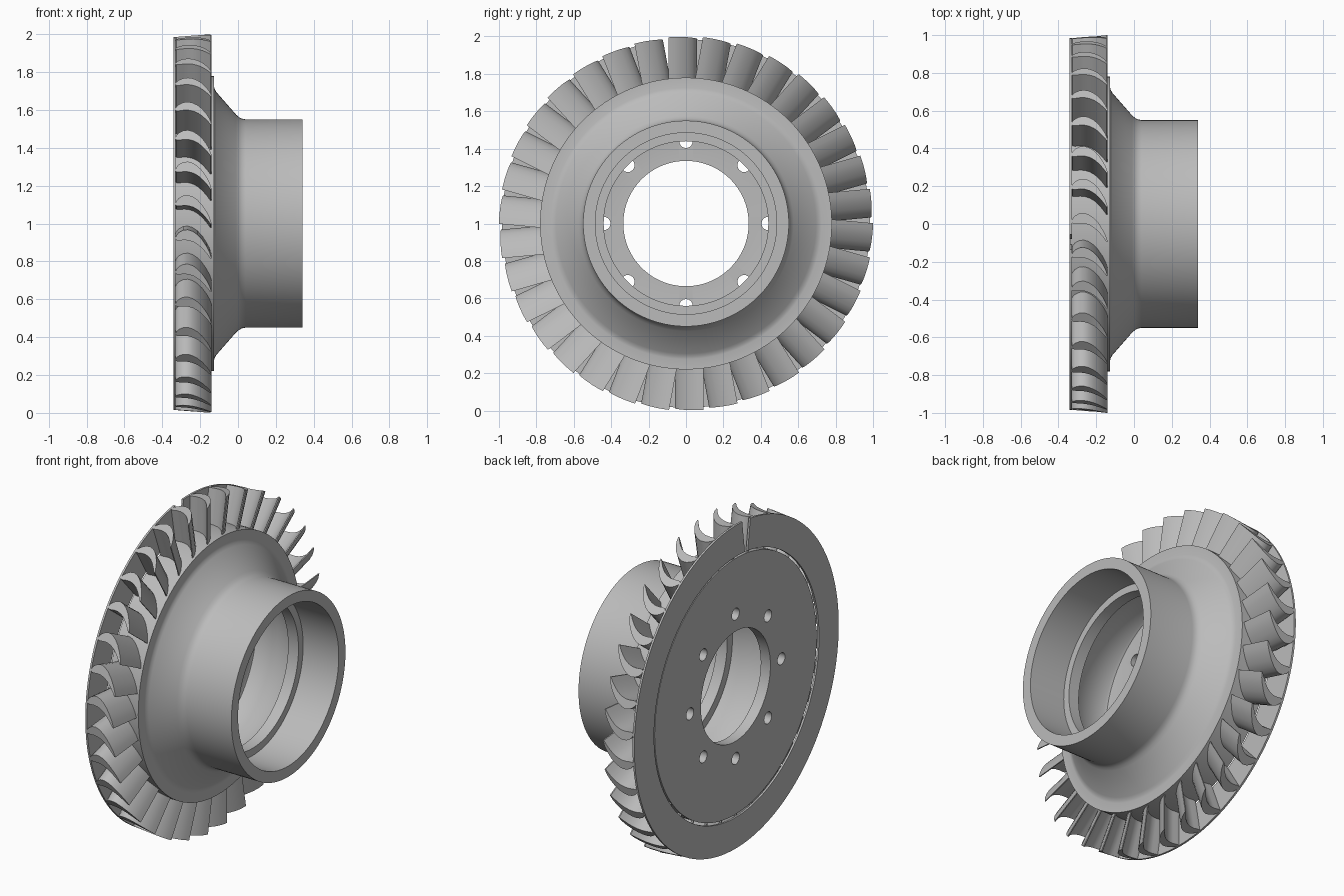
import bpy, bmesh
from math import sin, cos, pi, radians, sqrt
from mathutils import Matrix, Vector

cube = bpy.data.objects.get("Cube")
if cube:
    bpy.data.objects.remove(cube, do_unlink=True)

GREY = (0.5, 0.5, 0.5, 1)
metal = bpy.data.materials.new("grey metal")
metal.use_nodes = True
metal.diffuse_color = GREY
metal.node_tree.nodes["Principled BSDF"].inputs["Base Color"].default_value = GREY

CENTRE = Vector((0, 0, 1))
BLADES = 34


def polar(x, r, a):
    """Point at axial position x, radius r, angle a from the top towards +y."""
    return CENTRE + Vector((x, r * sin(a), r * cos(a)))


def finish(name, bm, smooth=True):
    bmesh.ops.recalc_face_normals(bm, faces=bm.faces)
    mesh = bpy.data.meshes.new(name)
    bm.to_mesh(mesh)
    bm.free()
    mesh.materials.append(metal)
    obj = bpy.data.objects.new(name, mesh)
    bpy.context.collection.objects.link(obj)
    if smooth:
        shade(obj)
    return obj


def shade(obj):
    bpy.ops.object.select_all(action='DESELECT')
    obj.select_set(True)
    bpy.context.view_layer.objects.active = obj
    bpy.ops.object.shade_smooth_by_angle(angle=radians(35))


def lathe(name, profile, steps=128):
    """Revolve a closed (x, radius) profile around the axle."""
    bm = bmesh.new()
    rings = [[bm.verts.new(polar(x, r, 2 * pi * i / steps)) for x, r in profile]
             for i in range(steps)]
    n = len(profile)
    for i in range(steps):
        a, b = rings[i], rings[(i + 1) % steps]
        for j in range(n):
            k = (j + 1) % n
            bm.faces.new((a[j], a[k], b[k], b[j]))
    return finish(name, bm, smooth=False)


# Hub: drilled disc, rim flange, cone and tube with an inner lip
hub = lathe("hub", [
    (-0.335, 0.335), (-0.335, 0.78), (-0.127, 0.78),
    (-0.127, 0.725), (-0.124, 0.712), (-0.115, 0.695),
    (-0.01, 0.575), (0.005, 0.562), (0.02, 0.554), (0.04, 0.55),
    (0.34, 0.55), (0.34, 0.485), (0.10, 0.485), (0.10, 0.44),
    (0.03, 0.44), (0.03, 0.49), (-0.02, 0.51), (-0.12, 0.56),
    (-0.25, 0.56), (-0.265, 0.555), (-0.27, 0.54), (-0.27, 0.335)])

# Bolt holes drilled through the disc
bm = bmesh.new()
for i in range(8):
    place = Matrix.Translation(polar(-0.3, 0.44, i * pi / 4)) @ Matrix.Rotation(pi / 2, 4, 'Y')
    bmesh.ops.create_cone(bm, cap_ends=True, segments=24, radius1=0.036,
                          radius2=0.036, depth=0.2, matrix=place)
drill = finish("bolt_hole_cutter", bm, smooth=False)
drill.hide_render = True
cut = hub.modifiers.new("bolt holes", 'BOOLEAN')
cut.operation = 'DIFFERENCE'
cut.solver = 'EXACT'
cut.object = drill
bpy.context.view_layer.objects.active = hub
bpy.ops.object.modifier_apply(modifier=cut.name)
bpy.data.objects.remove(drill, do_unlink=True)
shade(hub)

# Thin split ring carrying the blades; the slot widens outwards
bm = bmesh.new()
STEPS = 128
section = [(-0.341, 0.795), (-0.341, 0.985), (-0.329, 0.985), (-0.329, 0.795)]
rows = []
for i in range(STEPS + 1):
    row = []
    for x, r in section:
        start = radians(-3.2 if r > 0.9 else -5.8)
        end = radians(360 - 7.8)
        row.append(bm.verts.new(polar(x, r, start + (end - start) * i / STEPS)))
    rows.append(row)
for a, b in zip(rows, rows[1:]):
    for j in range(4):
        k = (j + 1) % 4
        bm.faces.new((a[j], a[k], b[k], b[j]))
bm.faces.new(rows[0])
bm.faces.new(rows[-1])
finish("blade_ring", bm)

# Curved blades: crescent section (axial x, sideways t) drawn out from the rim
crescent = [
    (-0.331, 0.012), (-0.326, 0.028), (-0.312, 0.044), (-0.29, 0.056),
    (-0.265, 0.059), (-0.24, 0.051), (-0.215, 0.034), (-0.19, 0.008),
    (-0.165, -0.03), (-0.15, -0.06), (-0.139, -0.094), (-0.146, -0.094),
    (-0.163, -0.07), (-0.185, -0.044), (-0.21, -0.021), (-0.235, -0.006),
    (-0.26, 0.002), (-0.285, 0.004), (-0.31, 0.001), (-0.325, 0.002)]
for i in range(BLADES):
    bm = bmesh.new()
    turn = Matrix.Rotation(-2 * pi * i / BLADES, 4, 'X')
    root, tip = [], []
    for x, t in crescent:
        outer = 0.985 + 0.015 * (x + 0.331) / 0.19
        for ring, r in ((root, 0.765), (tip, outer)):
            point = Vector((x, t, sqrt(r * r - t * t)))
            ring.append(bm.verts.new(CENTRE + turn @ point))
    n = len(crescent)
    for j in range(n):
        k = (j + 1) % n
        bm.faces.new((root[j], root[k], tip[k], tip[j]))
    bm.faces.new(root)
    bm.faces.new(tip)
    finish(f"blade_{i + 1}", bm)
